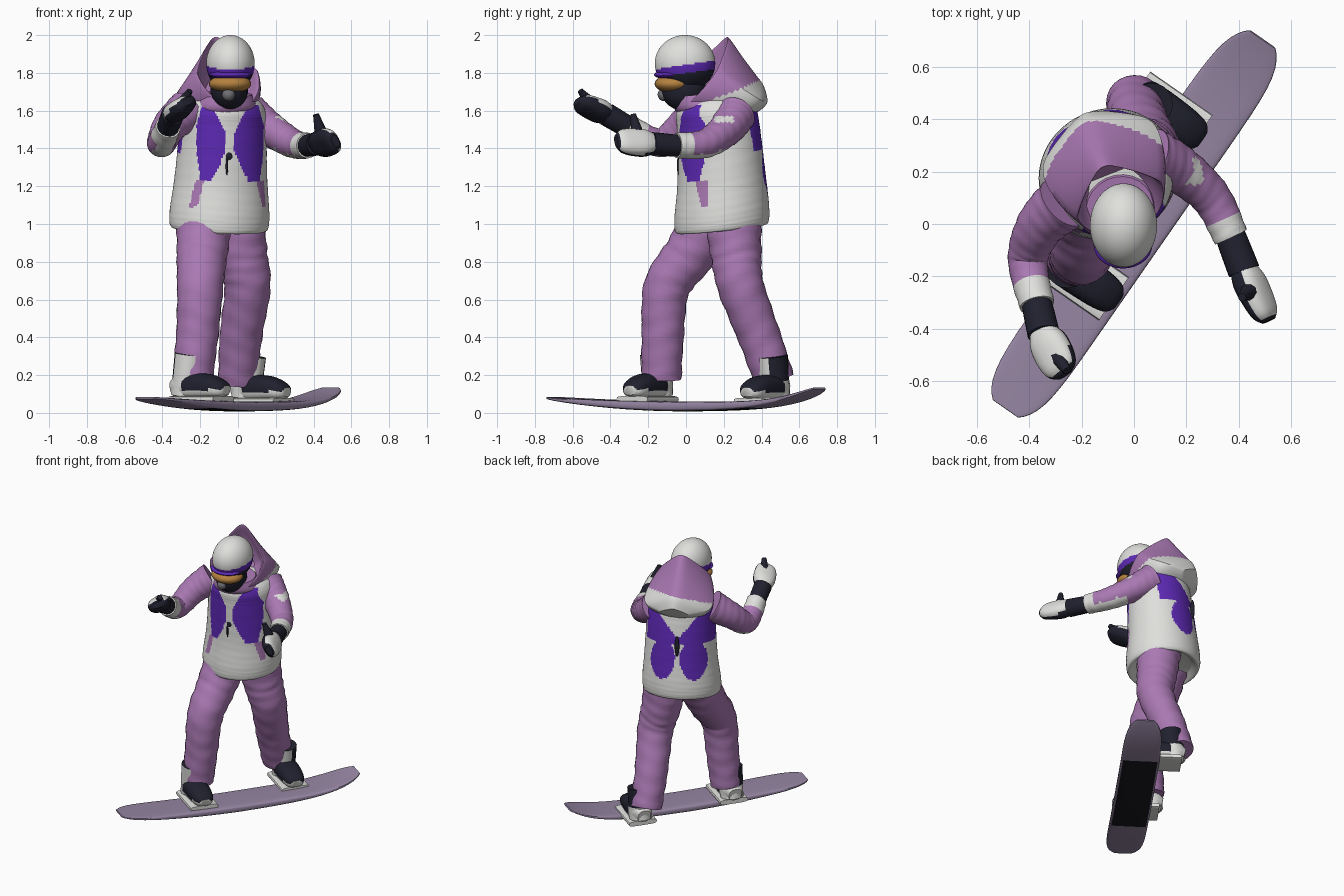
import bpy, bmesh, math
from mathutils import Vector as V, Matrix as M

if "Cube" in bpy.data.objects:
    bpy.data.objects.remove(bpy.data.objects["Cube"])

COL = {"white": (.74, .74, .72), "lilac": (.40, .19, .45), "violet": (.11, .022, .46),
       "navy": (.014, .015, .027), "amber": (.46, .22, .05), "board_mauve": (.30, .235, .36),
       "base_black": (.01, .009, .014), "grey": (.16, .16, .18)}
MATS = {}
for k, c in COL.items():
    MATS[k] = bpy.data.materials.new(k)
    MATS[k].diffuse_color = (*c, 1)


def finish(name, bm, colour, ts=None):
    """Colour the faces by name or by rule(centre, normal, t), then make the object."""
    bmesh.ops.recalc_face_normals(bm, faces=bm.faces)
    slots = []
    for i, f in enumerate(bm.faces):
        c = colour if isinstance(colour, str) else colour(f.calc_center_median(), f.normal, ts[i] if ts else 0)
        if c not in slots:
            slots.append(c)
        f.material_index = slots.index(c)
    me = bpy.data.meshes.new(name)
    bm.to_mesh(me)
    bm.free()
    for s in slots:
        me.materials.append(MATS[s])
    me.shade_smooth()
    me.set_sharp_from_angle(angle=math.radians(40))
    bpy.context.collection.objects.link(bpy.data.objects.new(name, me))


def loft(name, rings, ref, colour, n=20, sub=4, e=1.0, taper=0.0, wrinkle=0.0, axis=None):
    """Sweep an oval through rings (x, y, z, half width, half depth); ref is the width direction."""
    P = [V(r) for r in rings]
    P = [P[0]] + P + [P[-1]]
    pts = []
    for i in range(1, len(P) - 2):
        a, b, c, d = P[i - 1:i + 3]
        for j in range(sub):
            u = j / sub
            pts.append((2 * b + (c - a) * u + (2 * a - 5 * b + 4 * c - d) * u * u
                        + (3 * b - a - 3 * c + d) * u ** 3) / 2)
    pts.append(P[-1])
    bm, loops, m, ref, ts = bmesh.new(), [], len(pts), V(ref), []
    power = lambda v: math.copysign(abs(v) ** e, v)
    for i, p in enumerate(pts):
        t = V(axis) if axis else (pts[min(i + 1, m - 1)] - pts[max(i - 1, 0)]).to_3d()
        t.normalize()
        side = (ref - t * ref.dot(t)).normalized()
        up = side.cross(t)
        loop = []
        for k in range(n):
            th = math.tau * k / n
            w = 1 + wrinkle * (math.sin(i * 1.7 + 1.5 * math.sin(th * 2)) + math.sin(3 * th + i) / 2)
            x = power(math.cos(th)) * max(p[3], .002) * (1 - taper * max(0, math.sin(th)))
            y = power(math.sin(th)) * max(p[4], .002)
            loop.append(bm.verts.new(p.to_3d() + (side * x + up * y) * w))
        loops.append(loop)
    for i in range(m - 1):
        for k in range(n):
            q = (k + 1) % n
            bm.faces.new((loops[i][k], loops[i][q], loops[i + 1][q], loops[i + 1][k]))
            ts.append((i + .5) / (m - 1))
    bm.faces.new(loops[0][::-1])
    bm.faces.new(loops[-1])
    finish(name, bm, colour, ts + [0, 1])


def limb(name, path, r0, r1, ref, colour, **kw):
    """Round tube along a path whose radius eases from r0 to r1."""
    last = len(path) - 1
    radius = lambda i: r1 + (r0 - r1) * (1 - i / last) ** 1.4
    loft(name, [(*p, radius(i), radius(i)) for i, p in enumerate(path)], ref, colour, **kw)


def blob(name, centre, size, colour, yaw=0, seg=20):
    bm = bmesh.new()
    mat = M.Translation(centre) @ M.Rotation(yaw, 4, 'Z') @ M.Diagonal((*size, 1))
    bmesh.ops.create_uvsphere(bm, u_segments=seg, v_segments=seg * 2 // 3, radius=1, matrix=mat)
    finish(name, bm, colour)


# Directions: along the board, towards the toes, across the shoulders, out of the chest
D, N = V((.57, .82, 0)), V((.82, -.57, 0))
S, F = V((.9, .43, 0)), V((.43, -.9, 0))
X, Z = V((1, 0, 0)), V((0, 0, 1))
YAW = math.atan2(S.y, S.x)


# Snowboard: blunt rounded ends, turned-up nose, thick dark base in the middle
def deck(u):
    s = .86 * u
    z = .034 + (.04 * u * u if u < 0 else .09 * u ** 4)
    return (D.x * s, D.y * s, z + .005 * abs(u), .131 * math.sqrt(1 - .8 * u ** 10), .026 - .02 * u * u)


loft("snowboard", [deck(math.sin(math.pi * i / 32)) for i in range(-16, 17)], N,
     lambda c, n, t: "base_black" if n.z < -.3 and -.42 < c.dot(D) < .5 and abs(c.dot(N)) < .115 else "board_mauve",
     n=36, sub=1, e=.4)

# Boots, bindings and boot shafts
for side, c in (("right", V((-.2, -.2, .14))), ("left", V((.12, .42, .13)))):
    at = lambda k, z: c + N * k + Z * z

    def boot_colour(p, n, t):
        k = (p - c).dot(N)
        return "navy" if k > -.06 and p.z > c.z - .015 - .1 * max(0, .05 - k) else "white"
    loft(side + "_boot", [(*at(k, z), a, b) for k, z, a, b in (
        (-.165, -.01, .045, .045), (-.1, 0, .078, .07), (.05, 0, .078, .066), (.14, -.015, .065, .045),
        (.17, -.02, .035, .025))], D, boot_colour, n=24, e=.8)
    limb(side + "_boot_shaft", [at(-.095, -.05), at(-.065, .17)], .078, .082, N - D * .3,
         lambda p, n, t: "navy" if t > .45 and n.y > -.2 else "white", sub=7)
    loft(side + "_binding", [(*at(k, -.068), .1, .018) for k in (-.14, .15)], D, "white", n=16, sub=1, e=.5)

# Baggy trousers
LEGS = {"right": ((-.175, .13, 1.04), (-.19, .025, .85), (-.2, -.1, .67), (-.215, -.123, .42), (-.24, -.13, .18)),
        "left": ((-.01, .25, 1.04), (.02, .265, .84), (.05, .29, .67), (.015, .39, .4), (0, .47, .17))}
for side, path in LEGS.items():
    limb(side + "_trouser_leg", path, .15, .106, X, "lilac", n=24, sub=9, wrinkle=.02)


# Jacket with wing pattern front and back
def jacket_colour(p, n, t):
    d, u, z = abs(p.x + .042), abs((p - V((-.1, .18, 0))).dot(S)), p.z
    if n.dot(F) > .05 and p.y < .16:
        inner = .022 + .5 * max(0, abs(z - 1.43) - .05)
        if 1.23 < z < 1.63 and inner < d < .178 - .12 * max(0, 1.4 - z) - .25 * max(0, z - 1.52):
            return "violet"
        if 1.09 < z < 1.23 and .155 < d - .25 * (1.16 - z) < .2 and p.y < .12:
            return "lilac"
    elif n.dot(F) < 0:
        if u < .23 and 1.405 - .1 * u < z < 1.44 + 1.15 * u and z < 1.7:
            return "violet"
        if ((u - .105) / .088) ** 2 + ((z - 1.285 + .2 * (u - .1)) / .14) ** 2 < 1:
            return "violet"
    return "white"


def jacket_ring(z, a):
    k = (z - 1) / .74
    return (-.1 + .03 * k, .19 - .06 * k ** 3, z, a, a * .93)


loft("jacket", [jacket_ring(z, a) for z, a in ((1, .2), (.975, .255), (1.05, .268), (1.25, .248), (1.52, .232),
                                               (1.61, .222), (1.665, .18), (1.69, .1))],
     S, jacket_colour, n=160, sub=16, wrinkle=.0015, axis=(.05, -.11, 1))
blob("front_emblem_body", (-.045, -.03, 1.36), (.022, .014, .026), "navy", YAW)
blob("front_zip_pull", (-.06, -.037, 1.31), (.007, .012, .055), "navy", YAW)
blob("back_emblem_body", (-.195, .385, 1.39), (.016, .014, .075), "navy", YAW)

# Pointed hood behind the helmet: inner cup, rim, then outer shell (k runs backwards)
HOOD = ((.35, .08, .09), (.2, .135, .16), (0, .165, .22), (.02, .185, .23), (.3, .225, .2), (.6, .235, .16),
        (.8, .2, .125), (1, .1, .06))
loft("hood", [(-.06 - .115 * k, .1 + .29 * k, 1.8 - .165 * math.sin(k * math.pi / 2), a, b) for k, a, b in HOOD],
     S, lambda p, n, t: "white" if t > .45 and p.z < 1.65 + .4 * (p.y - .12) and p.y > .1 else "lilac",
     n=48, sub=7, taper=.55, axis=(-.3, .75, -.6))
loft("hood_collar", [(-.07, .1, 1.58, .155, .12), (-.06, .08, 1.63, .165, .14), (-.055, .06, 1.69, .13, .12)],
     S, "lilac", n=24, axis=(.05, -.11, 1))


# Helmet with goggle strap, face mask and goggles
def helmet_colour(p, n, t):
    h = p.z - 1.798 - .15 * p.y
    return "navy" if h < 0 else "violet" if h < .045 else "white"


blob("helmet", (-.04, -.005, 1.85), (.128, .16, .15), helmet_colour, seg=80)
blob("face_mask", (-.047, -.012, 1.71), (.1, .12, .11), "navy")
blob("goggle_lens", (-.042, -.066, 1.742), (.112, .1, .05), "amber", seg=28)
blob("goggle_frame", (-.042, -.08, 1.79), (.112, .09, .024), "violet", seg=28)
blob("mask_nose", (-.05, -.115, 1.685), (.035, .035, .035), "grey")

# Arms: shoulder, upper arm, elbow, cuff, wrist, fingertips, thumb tip; then the back-of-hand direction
ARMS = {"right": ((-.27, .08, 1.6), (-.36, -.01, 1.52), (-.405, -.14, 1.43), (-.37, -.31, 1.515),
                  (-.345, -.42, 1.58), (-.265, -.575, 1.65), (-.255, -.56, 1.705), (-.6, .45, .6)),
        "left": ((.06, .26, 1.58), (.17, .21, 1.5), (.295, .1, 1.425), (.37, -.05, 1.415),
                 (.42, -.18, 1.425), (.515, -.37, 1.44), (.413, -.28, 1.58), (.75, .2, .45))}
HAND = ((-.08, .048, .045), (.2, .073, .055), (.55, .077, .05), (.85, .065, .04), (1, .035, .02))


def sleeve_colour(p, n, t):
    patch = abs(p.y - .2) < .05 and abs(p.z - 1.555) < .016 and n.x > .2
    return "white" if t > .84 or patch or (t > .5 and n.z < -.65) else "lilac"


for side, pts in ARMS.items():
    *sleeve, wrist, tip, thumb, out = [V(p) for p in pts]
    axis = tip - wrist
    across = out.cross(axis)
    glove = lambda p, n, t: "white" if n.dot(out) > .1 and t < .9 else "navy"
    limb(side + "_sleeve", sleeve, .11, .067, Z if side == "left" else X, sleeve_colour,
         n=32, sub=12, wrinkle=.015)
    limb(side + "_glove_cuff", [sleeve[-1].lerp(wrist, k) for k in (-.15, .4, 1)], .058, .062, across, "navy", n=16)
    loft(side + "_glove_hand", [(*(wrist + axis * k), a, b) for k, a, b in HAND], across, glove, e=.8)
    root = wrist.lerp(tip, .35)
    limb(side + "_glove_thumb", [root, root.lerp(thumb, .6), thumb], .045, .016, X, "navy", n=10)

for m in bpy.data.materials:
    if m.users and not m.is_grease_pencil:
        m.use_nodes = True
        m.node_tree.nodes["Principled BSDF"].inputs["Base Color"].default_value = m.diffuse_color
